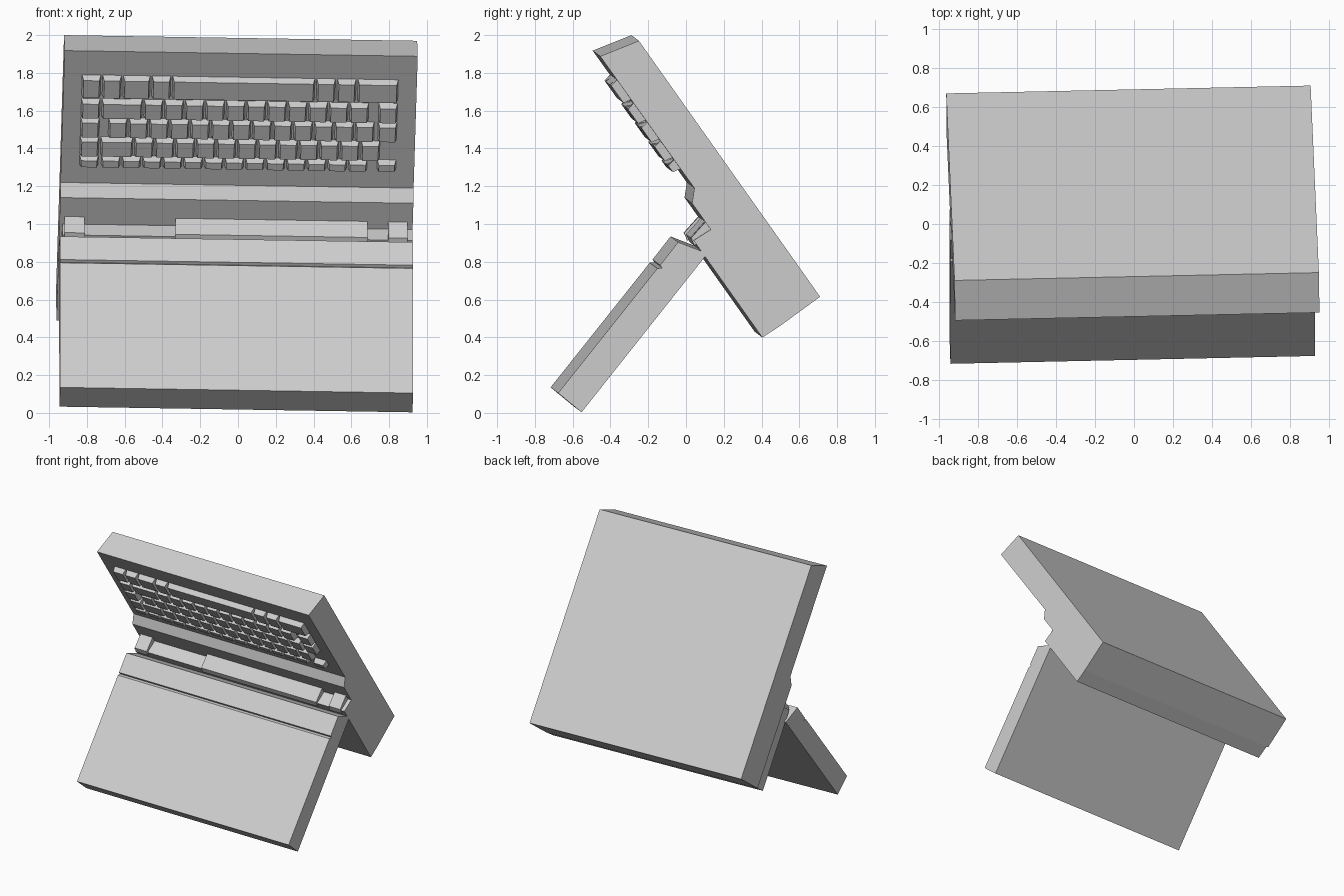
import bpy
import bmesh
from mathutils import Matrix, Vector

cube = bpy.data.objects.get("Cube")
if cube:
    bpy.data.objects.remove(cube)

# One plain grey plastic for the whole machine
grey = bpy.data.materials.new("light_grey")
grey.use_nodes = True
grey.diffuse_color = (0.62, 0.62, 0.62, 1)
grey.node_tree.nodes["Principled BSDF"].inputs["Base Color"].default_value = (0.62, 0.62, 0.62, 1)

# Slight twist of the complete machine
ax = Vector((1, 0.0215, -0.0161)).normalized()
ay = Vector((-0.0215, 1, 0)).normalized()
az = ax.cross(ay)
ay = az.cross(ax)
POSE = Matrix.Translation((-0.018, 0, 0)) @ Matrix((ax, ay, az)).transposed().to_4x4()
LEFT, RIGHT = -0.941, 0.929


def finish(name, bm):
    bmesh.ops.recalc_face_normals(bm, faces=bm.faces[:])
    mesh = bpy.data.meshes.new(name)
    bm.to_mesh(mesh)
    bm.free()
    mesh.materials.append(grey)
    obj = bpy.data.objects.new(name, mesh)
    bpy.context.collection.objects.link(obj)
    obj.matrix_world = POSE


def extrude_profile(name, profile, x0, x1):
    """Side profile of (y, z) points carried across the width."""
    bm = bmesh.new()
    face = bm.faces.new([bm.verts.new((x0, y, z)) for y, z in profile])
    out = bmesh.ops.extrude_face_region(bm, geom=[face])
    moved = [g for g in out["geom"] if isinstance(g, bmesh.types.BMVert)]
    bmesh.ops.translate(bm, verts=moved, vec=(x1 - x0, 0, 0))
    finish(name, bm)


# Keyboard body with a raised strip, and the thin panel on its rear part
extrude_profile("keyboard_body", [(-0.27, 1.985), (0.69, 0.63), (0.475, 0.473),
                                  (0.012, 1.125), (0.024, 1.205), (-0.475, 1.903)], LEFT, RIGHT)
extrude_profile("rear_panel", [(0.111, 0.986), (0.02, 0.928), (0.384, 0.414),
                               (0.475, 0.473)], LEFT + 0.016, RIGHT)

# Lid with a narrow groove across its face
extrude_profile("lid", [(-0.062, 0.919), (0.094, 0.859), (-0.573, 0.018), (-0.697, 0.12),
                        (-0.172, 0.78), (-0.147, 0.782), (-0.157, 0.797)], LEFT, RIGHT)

# Hinges
hinge = [(0.083, 1.025), (0.007, 0.94), (0.025, 0.9), (0.12, 0.975)]
for name, x0, x1 in (("right_hinge", -0.915, -0.809), ("centre_hinge", -0.327, 0.688),
                     ("left_hinge", 0.799, 0.9)):
    extrude_profile(name, hinge, x0, x1)

# Keys stand on the sloping deck: "down" runs along it, "out" away from it
CORNER = Vector((0, -0.475, 1.903))
down = Vector((0, 0.581, -0.814))
out = Vector((0, -0.814, -0.581))
HEIGHT, PITCH, GAP = 0.042, 0.109, 0.008


def add_key(bm, x0, x1, s0, s1):
    rings = []
    for lift, inset in ((-0.005, 0), (HEIGHT, 0.009)):
        corners = ((x0 + inset, s0 + inset), (x1 - inset, s0 + inset),
                   (x1 - inset, s1 - inset), (x0 + inset, s1 - inset))
        rings.append([bm.verts.new(CORNER + Vector((x, 0, 0)) + down * s + out * lift)
                      for x, s in corners])
    low, high = rings
    bm.faces.new(low)
    bm.faces.new(high)
    for i in range(4):
        j = (i + 1) % 4
        bm.faces.new((low[i], low[j], high[j], high[i]))


# Each row: depth range, start, then key widths in key units (negative = empty space)
rows = {
    "space_row": (0.154, 0.285, [1, 1, 1.4, 1, 7, 1, 1, 2.05]),
    "lower_letter_row": (0.307, 0.418, [1, 2.05] + [1] * 11 + [-0.4, 1]),
    "home_row": (0.43, 0.541, [1, -0.35] + [1] * 13 + [-0.1, 1]),
    "upper_letter_row": (0.553, 0.664, [1, 1.65] + [1] * 12 + [-0.01]),
    "number_row": (0.675, 0.735, [1, -0.06] + [1] * 13 + [-0.4, 1]),
}
for name, (s0, s1, widths) in rows.items():
    bm = bmesh.new()
    x = -0.845
    for w in widths:
        if w > 0:
            add_key(bm, x, x + w * PITCH - GAP, s0, s1)
        x += abs(w) * PITCH
    finish(name, bm)
